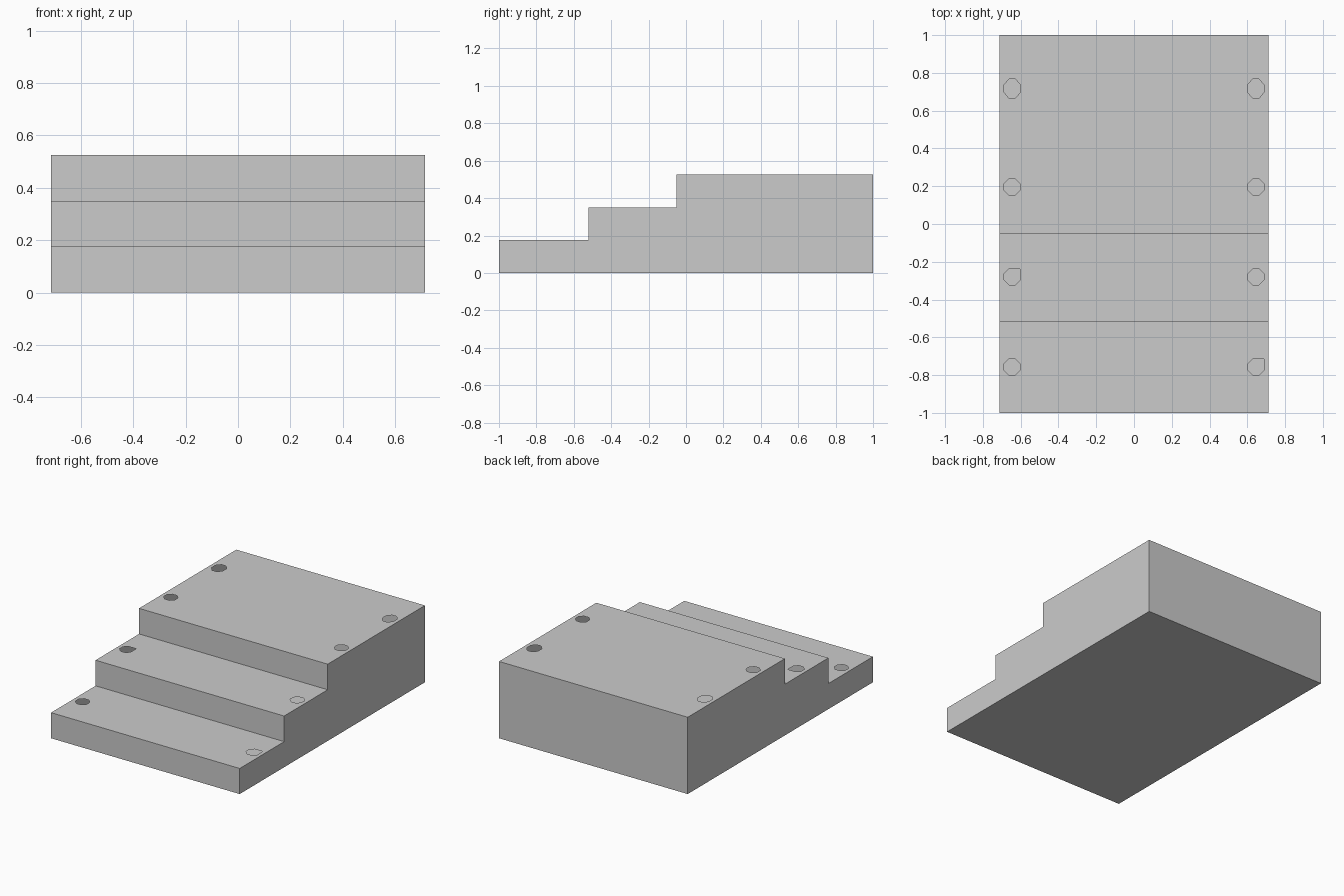
import bpy, bmesh, math
from mathutils import Vector

if "Cube" in bpy.data.objects:
    bpy.data.objects.remove(bpy.data.objects["Cube"])

W = 0.713                          # half width
# treads: front y, back y, height, hole y positions with half length
TREADS = [(-1.0, -0.52, 0.175, [(-0.757, 0.042)]),
          (-0.52, -0.05, 0.35, [(-0.28, 0.042)]),
          (-0.05, 1.0, 0.525, [(0.196, 0.042), (0.717, 0.05)])]
HOLE_X, HOLE_R = 0.645, 0.042
SQUARED = {(-1, -0.28), (1, -0.757)}   # holes with one square corner

bm = bmesh.new()


def loop_edges(pts):
    vs = [bm.verts.new(p) for p in pts]
    return [bm.edges.new((vs[i], vs[(i + 1) % len(vs)])) for i in range(len(vs))]


def face(pts):
    bm.faces.new([bm.verts.new(p) for p in pts])


def across(y0, z0, y1, z1):
    face([(-W, y0, z0), (W, y0, z0), (W, y1, z1), (-W, y1, z1)])


def hole(side, y, half_len, z):
    pts = []
    for i in range(8):
        a = math.radians(22.5 + 45 * i)
        k = math.cos(math.radians(22.5))
        pts.append((side * HOLE_X + HOLE_R * math.cos(a) / k,
                    y + half_len * math.sin(a) / k, z))
    if (side, y) in SQUARED:
        pts[:2] = [(side * HOLE_X + HOLE_R, y + half_len, z)]
    return pts


# thin treads with open post holes, and a riser in front of each
profile = [(-1.0, 0.0)]
for y0, y1, z, holes in TREADS:
    across(y0, profile[-1][1], y0, z)
    edges = loop_edges([(-W, y0, z), (W, y0, z), (W, y1, z), (-W, y1, z)])
    for y, half_len in holes:
        for side in (-1, 1):
            edges += loop_edges(hole(side, y, half_len, z))
    bmesh.ops.triangle_fill(bm, use_beauty=True, use_dissolve=False,
                            edges=edges, normal=Vector((0, 0, 1)))
    profile += [(y0, z), (y1, z)]
profile.append((1.0, 0.0))

# back wall, floor and stepped side walls
across(1.0, 0.525, 1.0, 0.0)
across(1.0, 0.0, -1.0, 0.0)
for x in (-W, W):
    face([(x, y, z) for y, z in profile])

bmesh.ops.remove_doubles(bm, verts=bm.verts[:], dist=1e-5)
bmesh.ops.recalc_face_normals(bm, faces=bm.faces[:])
mesh = bpy.data.meshes.new("stair_shell")
bm.to_mesh(mesh)
bm.free()
bpy.context.collection.objects.link(bpy.data.objects.new("stair_shell", mesh))
